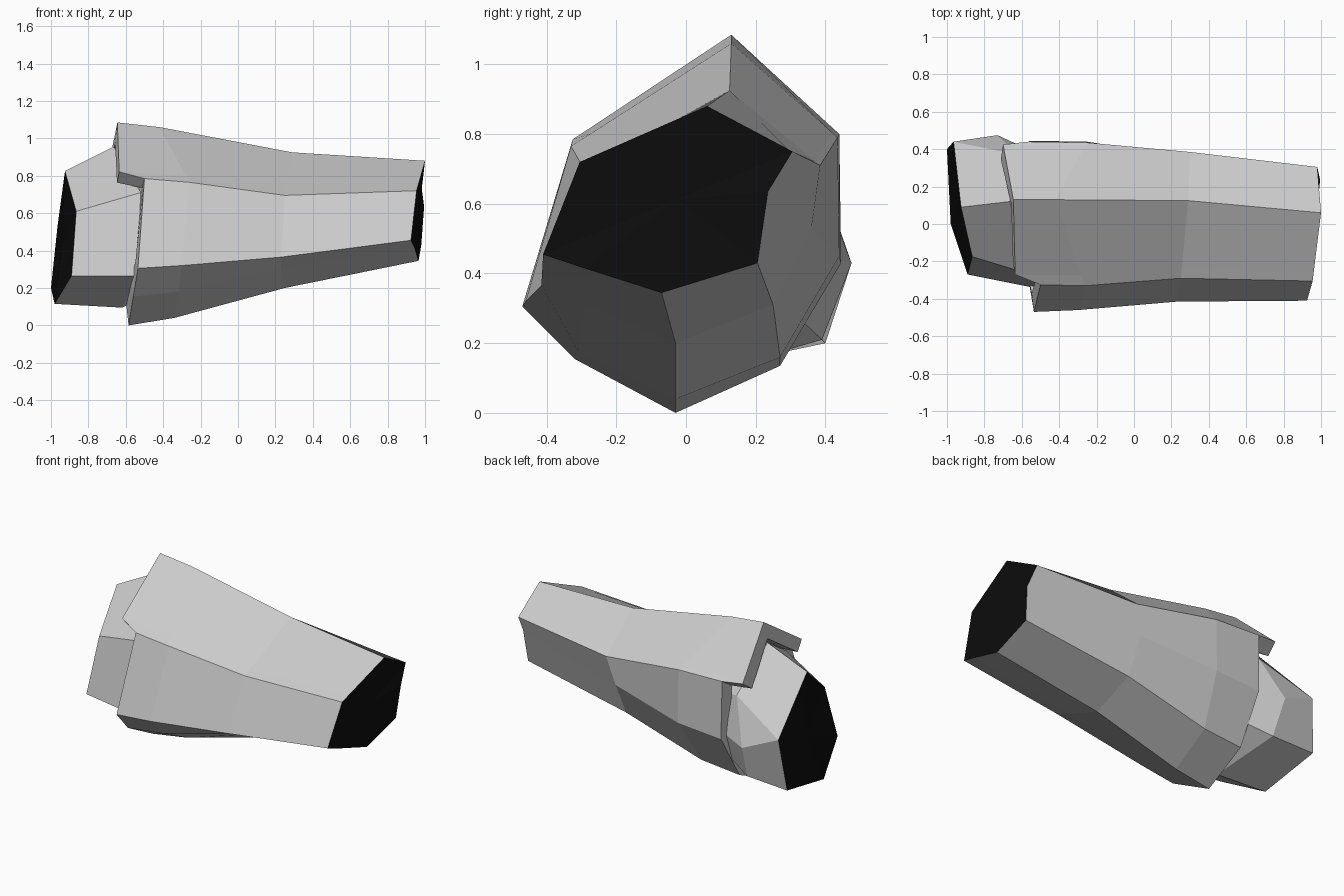
import bpy
import bmesh
from mathutils import Vector

# Remove the default cube only
default_cube = bpy.data.objects.get("Cube")
if default_cube:
    bpy.data.objects.remove(default_cube, do_unlink=True)


def make_material(name, value):
    """One flat neutral colour."""
    material = bpy.data.materials.new(name)
    colour = (value, value, value, 1)
    material.diffuse_color = colour
    material.use_nodes = True
    shader = material.node_tree.nodes["Principled BSDF"]
    shader.inputs["Base Color"].default_value = colour
    return material


light_grey = make_material("light grey", 0.6)
black = make_material("black", 0.004)


def shrink(ring, factor, shift):
    """Scale a ring towards its centre across the limb and slide it along x."""
    centre = sum(ring, Vector()) / len(ring)
    result = []
    for point in ring:
        inner = centre.lerp(point, factor)
        result.append(Vector((point.x + shift, inner.y, inner.z)))
    return result


def loft(name, rings):
    """Skin matching rings; the first cap is black, the last cap is grey."""
    bm = bmesh.new()
    loops = [[bm.verts.new(point) for point in ring] for ring in rings]
    for first, second in zip(loops, loops[1:]):
        for i in range(len(first)):
            j = (i + 1) % len(first)
            bm.faces.new((first[i], first[j], second[j], second[i]))
    for loop, colour_index in ((loops[0], 1), (loops[-1], 0)):
        # Fan caps follow the slightly bowed outline
        centre = bm.verts.new(sum((v.co for v in loop), Vector()) / len(loop))
        for i in range(len(loop)):
            face = bm.faces.new((loop[i - 1], loop[i], centre))
            face.material_index = colour_index
    bmesh.ops.remove_doubles(bm, verts=bm.verts, dist=0.0005)
    bmesh.ops.recalc_face_normals(bm, faces=bm.faces)
    mesh = bpy.data.meshes.new(name)
    bm.to_mesh(mesh)
    bm.free()
    mesh.materials.append(light_grey)
    mesh.materials.append(black)
    part = bpy.data.objects.new(name, mesh)
    bpy.context.collection.objects.link(part)
    return part


def as_ring(points):
    return [Vector(point) for point in points]


# Sleeve sections: ridge, front shoulder, front edge, front chine, keel,
# back chine, back edge, back shoulder
narrow_end = as_ring([
    (1, .06, .88), (.955, -.305, .72), (.925, -.41, .455), (.945, -.29, .415),
    (.965, -.07, .345), (.98, .205, .43), (.995, .235, .635), (.98, .305, .75)])
middle = as_ring([
    (.29, .125, .925), (.25, -.29, .695), (.23, -.415, .365), (.23, -.29, .31),
    (.25, -.03, .2), (.25, .25, .31), (.25, .36, .53), (.3, .385, .71)])
wide = as_ring([
    (-.42, .13, 1.06), (-.26, -.33, .765), (-.3, -.46, .32), (-.32, -.31, .18),
    (-.34, -.03, .04), (-.3, .27, .16), (-.25, .44, .45), (-.25, .435, .79)])
cuff = as_ring([
    (-.645, .13, 1.085), (-.5, -.325, .785), (-.535, -.47, .305), (-.56, -.32, .155),
    (-.585, -.03, 0), (-.57, .27, .135), (-.56, .445, .43), (-.565, .44, .8)])


def add_plate_corners(ring):
    """Insert the corners where the top plate steps out past the cuff."""
    front = ring[0].lerp(ring[1], .88)
    back = ring[0].lerp(ring[-1], .95)
    return [ring[0], front] + ring[1:] + [back]


sections = [add_plate_corners(ring) for ring in (narrow_end, middle, wide, cuff)]
sections[-1][1].x = -.635
sections[-1][-1].x = -.7

# Cuff rim turns inward, then forms a shallow socket
rim = shrink(sections[-1], .8, -.012)
socket = shrink(rim, .98, .1)
loft("sleeve", sections + [rim, socket])

# Stub in the socket: ridge, front shoulder, front edge, keel,
# back chine, back edge, back shoulder
stub_end = as_ring([
    (-.925, .09, .825), (-.865, -.175, .61), (-.89, -.27, .265), (-.98, 0, .115),
    (-1, .4, .2), (-.965, .44, .53), (-.965, .44, .53)])
stub_root = as_ring([
    (-.665, .12, .955), (-.52, -.28, .71), (-.54, -.34, .265), (-.62, 0, .095),
    (-.71, .39, .21), (-.73, .475, .43), (-.62, .37, .7)])
stub_base = shrink(stub_root, .75, .2)
loft("stub", [stub_end, stub_root, stub_base])
